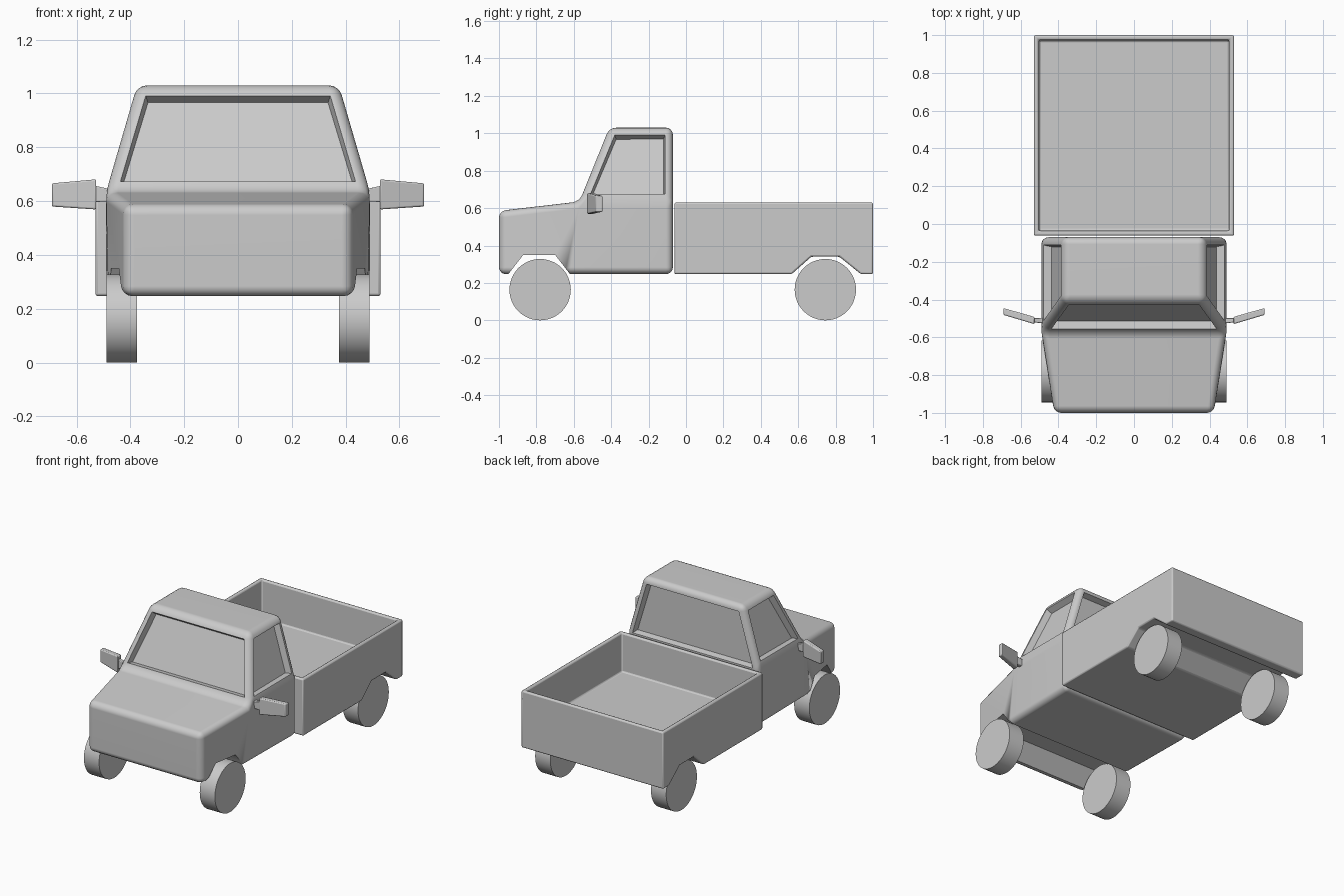
import bpy, bmesh, math
from mathutils import Matrix, Vector

if "Cube" in bpy.data.objects:
    bpy.data.objects.remove(bpy.data.objects["Cube"])


def finish(name, bm, bevel=0.0, segments=2):
    """Turn a bmesh into a smooth-by-angle object, optionally bevelled."""
    bmesh.ops.recalc_face_normals(bm, faces=bm.faces)
    me = bpy.data.meshes.new(name)
    bm.to_mesh(me)
    bm.free()
    me.shade_smooth()
    me.set_sharp_from_angle(angle=math.radians(32))
    ob = bpy.data.objects.new(name, me)
    bpy.context.scene.collection.objects.link(ob)
    if bevel:
        m = ob.modifiers.new("bevel", 'BEVEL')
        m.width, m.segments, m.limit_method = bevel, segments, 'ANGLE'
        m.angle_limit = math.radians(30)
    w = ob.modifiers.new("weighted_normals", 'WEIGHTED_NORMAL')
    w.keep_sharp = True
    return ob


def loft(profile):
    """Close a side profile of (half width, y, z) between its two mirrored sides."""
    bm = bmesh.new()
    sides = [[bm.verts.new((s * x, y, z)) for x, y, z in profile] for s in (-1, 1)]
    n = len(profile)
    strips = [bm.faces.new((sides[0][i], sides[0][(i + 1) % n],
                            sides[1][(i + 1) % n], sides[1][i])) for i in range(n)]
    return bm, sides, strips


# Cab and bonnet: profile runs nose, bonnet, windscreen, roof, back, floor, wheel arch
cab = [(.422, -1, .247), (.422, -1, .585), (.49, -.57, .635), (.375, -.41, 1.03),
       (.375, -.07, 1.03), (.49, -.07, .635), (.49, -.07, .247), (.482, -.62, .247),
       (.471, -.70, .35), (.443, -.87, .35), (.430, -.95, .247)]
bm, sides, strips = loft(cab)
windows = [strips[2], strips[4]]
for s in sides:
    bm.faces.new([s[i] for i in (0, 1, 2, 7, 8, 9, 10)])   # bonnet side
    bm.faces.new([s[i] for i in (2, 5, 6, 7)])             # door
    windows.append(bm.faces.new([s[i] for i in (2, 3, 4, 5)]))
bmesh.ops.recalc_face_normals(bm, faces=bm.faces)
for f in windows:
    f.material_index = 1
arch = {v for s in sides for v in s[7:]}
soft = [e for e in bm.edges if e.calc_face_angle(0) > math.radians(12)
        and not (e.verts[0] in arch and e.verts[1] in arch)]
bmesh.ops.bevel(bm, geom=soft, offset=.037, offset_type='OFFSET', segments=4,
                profile=.5, affect='EDGES', clamp_overlap=False, material=0)
# Recessed windows
panes = [f for f in bm.faces if f.material_index == 1]
bmesh.ops.inset_individual(bm, faces=panes, thickness=.006, depth=0)
bmesh.ops.inset_individual(bm, faces=panes, thickness=.014, depth=-.04)
for f in bm.faces:
    f.material_index = 0
finish("cab", bm)

# Open cargo bed with rear wheel arches
bed = [(.53, y, z) for y, z in ((-.062, .247), (-.062, .63), (1, .63), (1, .247),
                                (.935, .247), (.82, .34), (.67, .34), (.565, .247))]
bm, sides, strips = loft(bed)
for s in sides:
    bm.faces.new(s)
bmesh.ops.recalc_face_normals(bm, faces=bm.faces)
top = [strips[1]]
bmesh.ops.inset_individual(bm, faces=top, thickness=.037, depth=0)
bmesh.ops.inset_individual(bm, faces=top, thickness=.004, depth=-.26)
finish("cargo_bed", bm, .009)

# Wheels
for end, y in (("front", -.78), ("rear", .745)):
    for side, s in (("left", -1), ("right", 1)):
        bm = bmesh.new()
        bmesh.ops.create_cone(bm, cap_ends=True, segments=48, radius1=.164, radius2=.164,
                              depth=.113, matrix=Matrix.Translation((s * .432, y, .164))
                              @ Matrix.Rotation(math.pi / 2, 4, 'Y'))
        finish(f"{end}_{side}_wheel", bm)


def tapered_bar(name, a, b, size_a, size_b, bevel):
    """Box running in x from a to b with a (depth, height) size at each end."""
    bm = bmesh.new()
    bmesh.ops.create_cube(bm, size=1)
    for v in bm.verts:
        near = v.co.x < 0
        p, (d, h) = (a, size_a) if near else (b, size_b)
        v.co = Vector(p) + Vector((0, v.co.y * d, v.co.z * h))
    if a[0] > b[0]:
        bmesh.ops.reverse_faces(bm, faces=bm.faces)
    finish(name, bm, bevel)


# Door mirrors and their stalks
for side, s in (("left", -1), ("right", 1)):
    tapered_bar(f"{side}_mirror", (s * .527, -.511, .625), (s * .692, -.463, .623),
                (.038, .112), (.036, .086), .006)
    tapered_bar(f"{side}_mirror_stalk", (s * .46, -.512, .62), (s * .54, -.51, .628),
                (.028, .042), (.022, .062), .004)
